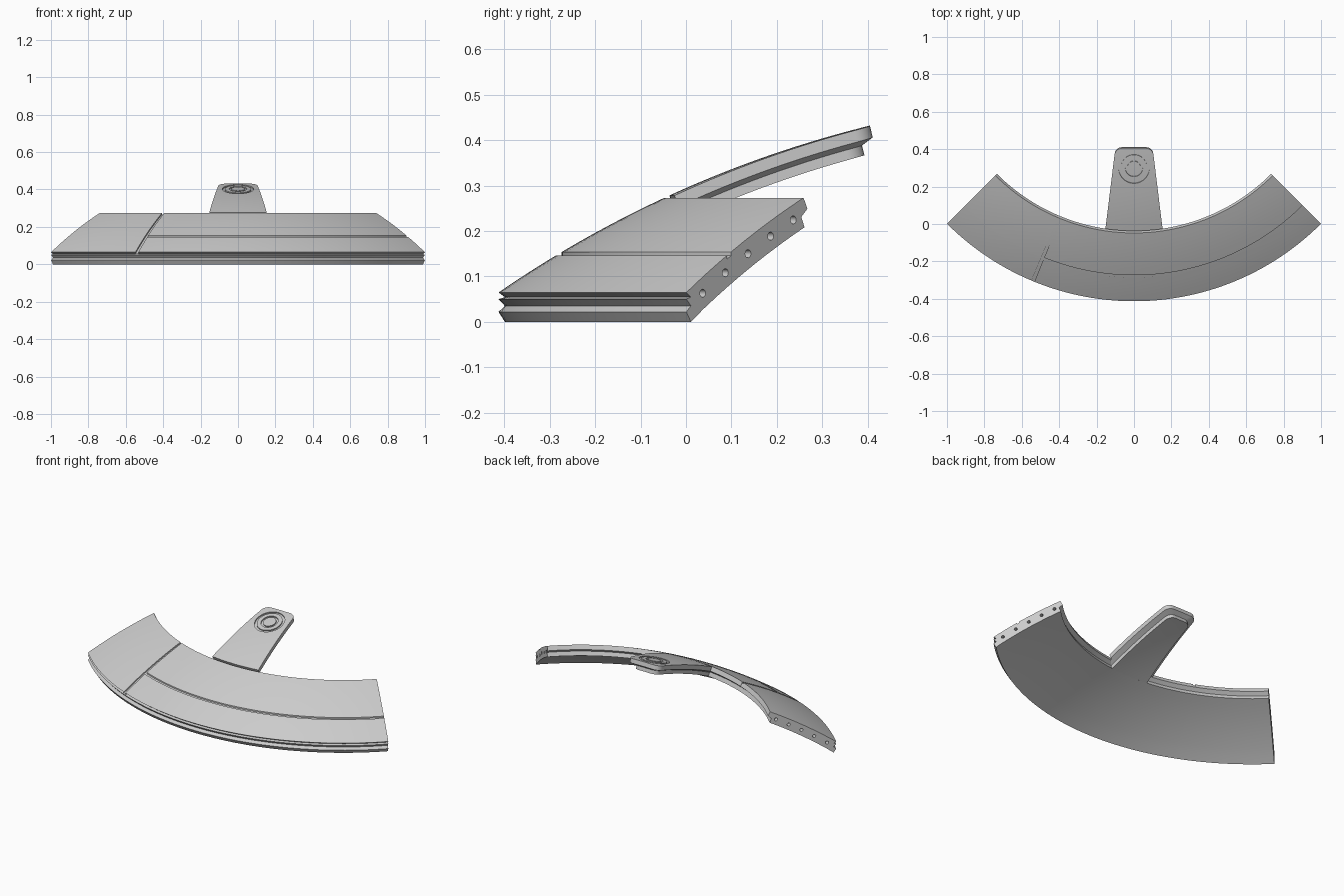
import bpy, bmesh, math
from mathutils import Vector

if "Cube" in bpy.data.objects:
    bpy.data.objects.remove(bpy.data.objects["Cube"], do_unlink=True)

S, CY, CZ = 2.49, 1.0, -1.9856      # dome radius and centre
THICK, CUT = 0.06, 0.007            # shell thickness and groove depth

grey = bpy.data.materials.new("plain_grey")
grey.use_nodes = True
grey.diffuse_color = (0.6, 0.6, 0.6, 1)
grey.node_tree.nodes["Principled BSDF"].inputs["Base Color"].default_value = grey.diffuse_color


def dome_z(r, depth=0.0):
    return math.sqrt((S - depth) ** 2 - r * r) + CZ


def dome_point(x, y, depth):
    """Plan position on the dome, pushed inward along its normal."""
    d = Vector((x, y - CY, dome_z(math.hypot(x, y - CY)) - CZ))
    return Vector((0, CY, CZ)) + d * ((S - depth) / S)


def spread(a, b, n):
    return [a + (b - a) * i / n for i in range(n + 1)]


def finish(bm, name):
    bmesh.ops.remove_doubles(bm, verts=bm.verts, dist=1e-5)
    loose = [v for v in bm.verts if not v.link_faces]
    bmesh.ops.delete(bm, geom=loose, context='VERTS')
    bmesh.ops.recalc_face_normals(bm, faces=bm.faces)
    mesh = bpy.data.meshes.new(name)
    bm.to_mesh(mesh)
    bm.free()
    mesh.materials.append(grey)
    ob = bpy.data.objects.new(name, mesh)
    bpy.context.collection.objects.link(ob)
    return ob


def cut_and_smooth(ob, cutter):
    cutter.hide_render = True
    mod = ob.modifiers.new("cut", 'BOOLEAN')
    mod.operation, mod.solver, mod.object = 'DIFFERENCE', 'EXACT', cutter
    bpy.ops.object.select_all(action='DESELECT')
    bpy.context.view_layer.objects.active = ob
    ob.select_set(True)
    bpy.ops.object.modifier_apply(modifier=mod.name)
    bpy.data.objects.remove(cutter, do_unlink=True)
    bpy.ops.object.shade_smooth_by_angle(angle=math.radians(25))


def tube(bm, rings, closed=False):
    """Skin a list of closed vertex loops; cap the ends unless it is closed."""
    loops = [[bm.verts.new(p) for p in ring] for ring in rings]
    n = len(loops[0])
    pairs = list(zip(loops, loops[1:]))
    if closed:
        pairs.append((loops[-1], loops[0]))
    else:
        bm.faces.new(loops[0])
        bm.faces.new(loops[-1])
    for a, b in pairs:
        for i in range(n):
            j = (i + 1) % n
            bm.faces.new((a[i], a[j], b[j], b[i]))


# Curved shell: ribbed outer rim, grooved dome top, notched inner rim
def shell_profile(all_cut, ring_cut):
    base, ring = CUT * all_cut, CUT * ring_cut
    rim = [(1.399, 0), (1.413, 0.022), (1.399, 0.035), (1.413, 0.05), (1.399, 0.0545)]
    top = [(r, dome_z(r, base)) for r in spread(1.413, 1.286, 4)]
    top += [(r, dome_z(r, ring)) for r in (1.286, 1.274)]
    top += [(r, dome_z(r, base)) for r in spread(1.274, 1.048, 6)]
    inner = [(1.036, 0.249), (1.055, 0.231)]
    under = [(r, dome_z(r, THICK)) for r in spread(1.045, 1.36, 8)]
    return rim + top + inner + under


def station(deg, all_cut, ring_cut):
    a = math.radians(deg)
    return [(r * math.sin(a), CY - r * math.cos(a), z) for r, z in shell_profile(all_cut, ring_cut)]


seam_a, seam_b = -22.85, -22.15
rings = [station(a, 0, 0) for a in spread(-45, seam_a, 14)]
rings += [station(a, 1, 1) for a in (seam_a, seam_b)]
rings += [station(a, 0, 1) for a in spread(seam_b, 45, 42)]
bm = bmesh.new()
tube(bm, rings)
shell = finish(bm, "curved_shell")

# Row of pin holes in both end faces
bm = bmesh.new()
for side in (-1, 1):
    along = Vector((side, 1, 0)).normalized()
    out = Vector((side, -1, 0)).normalized()
    up = Vector((0, 0, 1))
    for r in spread(1.362, 1.08, 4):
        mid = Vector((0, CY, dome_z(r, THICK / 2))) + out * r
        tube(bm, [[mid + along * d + (out * math.cos(t) + up * math.sin(t)) * 0.009
                   for t in spread(0, math.tau, 16)[:-1]] for d in (-0.03, 0.02)])
cut_and_smooth(shell, finish(bm, "hole_cutter"))

# Tapered tab: upper plate over a narrower lower plate
COLS, CORNER, LENGTH = 16, 0.035, 0.44
rows = spread(0, 0.92, 14) + [1 - CORNER * k / LENGTH for k in (0.8, 0.55, 0.32, 0.14, 0.04, 0)]


def tab_grid(bm, depth, inset):
    grid = []
    for s in rows:
        w = 0.153 - 0.053 * s - inset
        d = (1 - s) * LENGTH
        if d < CORNER:
            w -= CORNER - math.sqrt(CORNER ** 2 - (CORNER - d) ** 2)
        line = []
        for c in spread(-1, 1, COLS):
            x = c * w
            start = CY - math.sqrt((1.037 + inset * 1.3) ** 2 - x * x)
            y = start + (0.405 - inset - start) * s
            line.append(bm.verts.new(dome_point(x, y, depth)))
        grid.append(line)
    return grid


def border(g):
    return (g[0] + [row[-1] for row in g[1:-1]] + g[-1][::-1]
            + [row[0] for row in g[-2:0:-1]])


bm = bmesh.new()
layers = [tab_grid(bm, d, i) for d, i in ((0, 0), (0.026, 0), (0.038, 0.027), (THICK, 0.027))]
for g in (layers[0], layers[-1]):
    for a, b in zip(g, g[1:]):
        for i in range(COLS):
            bm.faces.new((a[i], a[i + 1], b[i + 1], b[i]))
for g, h in zip(layers, layers[1:]):
    a, b = border(g), border(h)
    for i in range(len(a)):
        bm.faces.new((a[i - 1], a[i], b[i], b[i - 1]))
tab = finish(bm, "mounting_tab")

# Two concentric ring grooves on the tab
bm = bmesh.new()
for r0, r1 in ((0.07, 0.083), (0.036, 0.047)):
    section = [(r0, -0.02), (r1, -0.02), (r1, CUT), (r0, CUT)]
    tube(bm, [[dome_point(r * math.cos(t), 0.3 + r * math.sin(t), d) for r, d in section]
              for t in spread(0, math.tau, 48)[:-1]], closed=True)
cut_and_smooth(tab, finish(bm, "ring_cutter"))
